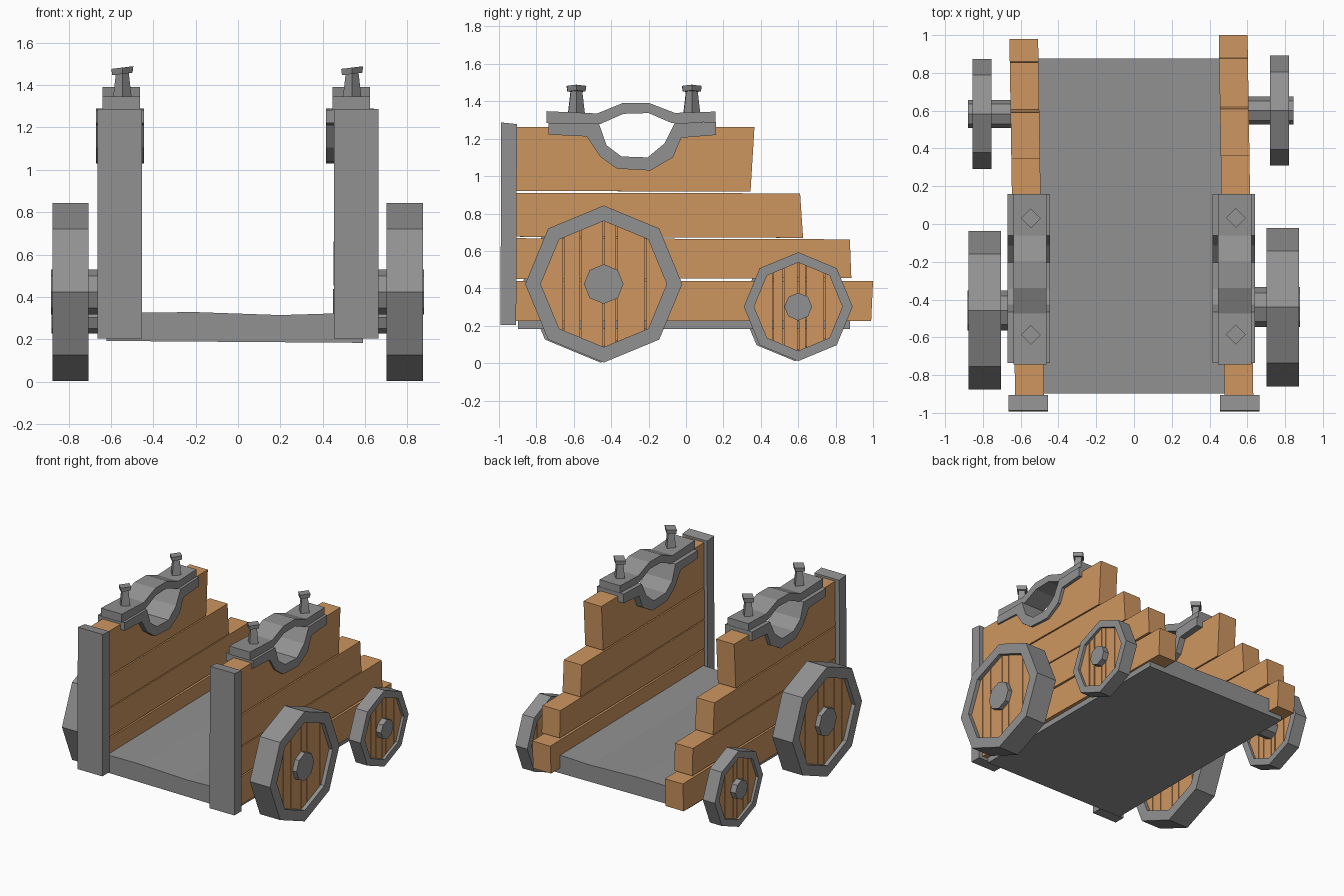
import bpy, bmesh, math
from mathutils import Vector

if "Cube" in bpy.data.objects:
    bpy.data.objects.remove(bpy.data.objects["Cube"])


def material(name, rgb):
    m = bpy.data.materials.new(name)
    m.diffuse_color = (*rgb, 1)
    m.use_nodes = True
    m.node_tree.nodes["Principled BSDF"].inputs["Base Color"].default_value = m.diffuse_color
    return m


IRON = material("grey_iron", (0.285, 0.285, 0.285))
WOOD = material("orange_wood", (0.62, 0.305, 0.118))
SKEW = -0.016  # side walls lean slightly in plan


def finish(name, bm, mat, skew=0.0):
    for v in bm.verts:
        v.co.x += skew * v.co.y
    bmesh.ops.recalc_face_normals(bm, faces=bm.faces)
    me = bpy.data.meshes.new(name)
    bm.to_mesh(me)
    bm.free()
    me.materials.append(mat)
    ob = bpy.data.objects.new(name, me)
    bpy.context.collection.objects.link(ob)
    return ob


def prism(name, pts, a, b, mat, axis="x", skew=0.0):
    """Extrude a 2D profile from a to b: (y, z) along x, (x, z) along y."""
    bm = bmesh.new()

    def co(p, t):
        return (t, p[0], p[1]) if axis == "x" else (p[0], t, p[1])
    lo = [bm.verts.new(co(p, a)) for p in pts]
    hi = [bm.verts.new(co(p, b)) for p in pts]
    bm.faces.new(lo)
    bm.faces.new(hi[::-1])
    n = len(pts)
    for i in range(n):
        j = (i + 1) % n
        bm.faces.new((lo[i], hi[i], hi[j], lo[j]))
    return finish(name, bm, mat, skew)


def octagon(cy, cz, r):
    return [(cy + r * math.sin(k * math.pi / 4), cz + r * math.cos(k * math.pi / 4)) for k in range(8)]


def ring(name, cy, cz, r_out, r_in, a, b, mat):
    bm = bmesh.new()
    loops = [[bm.verts.new((x, *p)) for p in octagon(cy, cz, r)]
             for r, x in ((r_out, a), (r_out, b), (r_in, b), (r_in, a))]
    for k in range(4):
        p, q = loops[k], loops[(k + 1) % 4]
        for i in range(8):
            j = (i + 1) % 8
            bm.faces.new((p[i], p[j], q[j], q[i]))
    return finish(name, bm, mat)


def octagon_half_height(u, r):
    c = r * math.sqrt(0.5)
    u = abs(u)
    return r + (c - r) * u / c if u < c else c * (r - u) / (r - c)


def wheel(name, cy, cz, r, r_in, hub, x_in, x_out, x_hub, inset, splits):
    s = 1 if x_out > 0 else -1
    ring(name + "_rim", cy, cz, r, r_in, x_in, x_out, IRON)
    prism(name + "_axle", octagon(cy, cz, hub), s * 0.56, x_hub, IRON)
    # wooden boards filling the rim, with thin gaps
    R = r_in + 0.008
    c = R * math.sqrt(0.5)
    edges = [-R] + splits + [R]
    for i in range(len(edges) - 1):
        u0, u1 = edges[i] + 0.003, edges[i + 1] - 0.003
        us = [u0] + [k for k in (-c, 0, c) if u0 < k < u1] + [u1]
        top = [(cy + u, cz + octagon_half_height(u, R)) for u in us]
        bot = [(cy + u, cz - octagon_half_height(u, R)) for u in reversed(us)]
        prism(f"{name}_board_{i + 1}", top + bot, x_in + s * inset, x_out - s * inset, WOOD)


# floor slab with a slightly uneven top
prism("floor", [(-0.62, 0.325), (-0.2, 0.328), (0.2, 0.314), (0.59, 0.326),
                (0.59, 0.183), (-0.62, 0.192)], -0.898, 0.877, IRON, "y")

for side, cx, dy in (("left", -0.568, -0.012), ("right", 0.541, 0.008)):
    def shift(pts):
        return [(y + dy, z) for y, z in pts]

    # stepped wall planks
    x0, x1 = cx - 0.076, cx + 0.076
    planks = [
        [(-0.92, 0.225), (0.982, 0.225), (0.992, 0.438), (-0.92, 0.440)],
        [(-0.92, 0.450), (0.876, 0.455), (0.868, 0.662), (-0.92, 0.668)],
        [(-0.92, 0.676), (0.618, 0.670), (0.602, 0.908), (-0.92, 0.910)],
        # top plank is notched under the bearing
        [(-0.92, 0.920), (0.337, 0.918), (0.358, 1.262), (-0.05, 1.262), (-0.10, 1.14),
         (-0.195, 1.07), (-0.355, 1.075), (-0.44, 1.135), (-0.49, 1.262), (-0.92, 1.262)],
    ]
    for i, p in enumerate(planks):
        prism(f"{side}_plank_{i + 1}", shift(p), x0, x1, WOOD, skew=SKEW)

    # front post
    px = 0.003 + (0.556 if cx > 0 else -0.562)
    prism(f"{side}_front_post", [(-0.992, 0.203), (-0.908, 0.203), (-0.904, 1.278), (-0.988, 1.287)],
          px - 0.105, px + 0.105, IRON)

    # lower bearing cradle
    bx = 0.528 if cx > 0 else -0.557
    cradle = [(-0.735, 1.283), (-0.735, 1.222), (-0.53, 1.212), (-0.46, 1.105), (-0.37, 1.040),
              (-0.19, 1.030), (-0.07, 1.100), (-0.025, 1.205), (0.16, 1.220), (0.16, 1.290),
              (-0.06, 1.283), (-0.115, 1.175), (-0.205, 1.100), (-0.345, 1.105), (-0.425, 1.165),
              (-0.465, 1.280)]
    prism(f"{side}_bearing_cradle", cradle, bx - 0.113, bx + 0.113, IRON)

    # upper cap with arch
    kx = bx + 0.006
    cap = [(-0.745, 1.283), (-0.46, 1.278), (-0.335, 1.333), (-0.20, 1.337), (-0.075, 1.283),
           (0.158, 1.290), (0.158, 1.345), (-0.06, 1.338), (-0.195, 1.390), (-0.34, 1.390),
           (-0.475, 1.335), (-0.745, 1.347)]
    prism(f"{side}_bearing_cap", cap, kx - 0.088, kx + 0.088, IRON)

    # bolts with square heads
    for name, by in (("front", -0.585), ("back", 0.032)):
        for part, ra, rb, za, zb in (("shaft", 0.045, 0.030, 1.33, 1.46), ("head", 0.048, 0.052, 1.452, 1.482)):
            bm = bmesh.new()
            bmesh.ops.create_cone(bm, cap_ends=True, segments=4, radius1=ra, radius2=rb, depth=zb - za)
            for v in bm.verts:
                v.co += Vector((kx + 0.005, by + (0 if cx > 0 else -0.002), (za + zb) / 2))
                if part == "head":  # slight tilt
                    v.co.z += 0.12 * (v.co.x - kx)
            finish(f"{side}_{name}_bolt_{part}", bm, IRON)

# four wheels, large in front and small behind
BIG = [-0.215, -0.125, 0.0, 0.07, 0.222]
SMALL = [-0.135, -0.08, 0.0, 0.042, 0.14]
wheel("right_front_wheel", -0.44, 0.423, 0.42, 0.337, 0.106, 0.702, 0.873, 0.878, 0.03, BIG)
wheel("left_front_wheel", -0.457, 0.423, 0.42, 0.337, 0.106, -0.705, -0.876, -0.882, 0.03, BIG)
wheel("right_back_wheel", 0.60, 0.302, 0.291, 0.236, 0.074, 0.72, 0.82, 0.844, 0.02, SMALL)
wheel("left_back_wheel", 0.583, 0.302, 0.291, 0.236, 0.074, -0.754, -0.856, -0.88, 0.02, SMALL)
